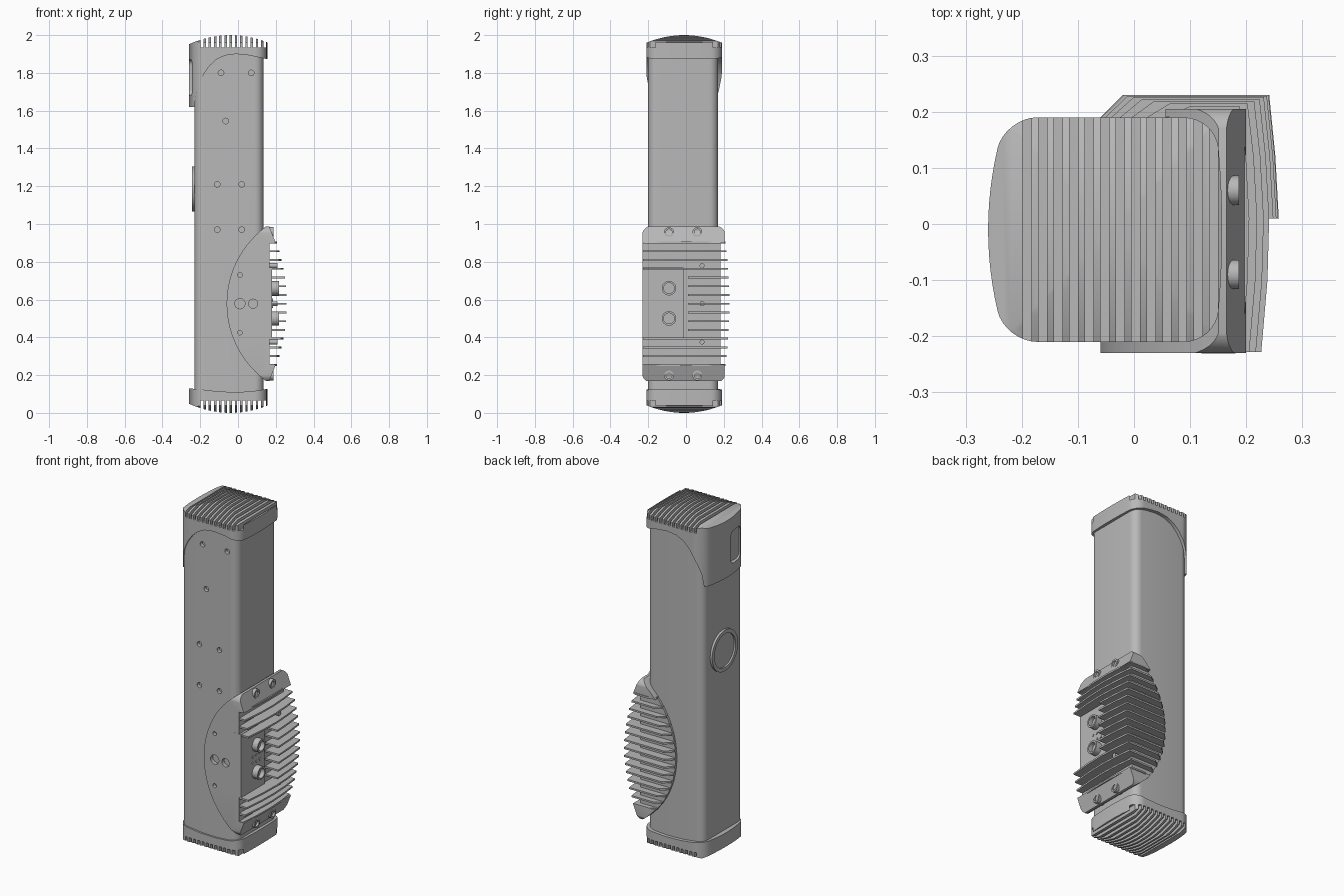
import bpy, bmesh
from math import sin, cos, pi, sqrt, radians
from mathutils import Vector

cube = bpy.data.objects.get("Cube")
if cube:
    bpy.data.objects.remove(cube)

grey = bpy.data.materials.new("light_grey")
grey.use_nodes = True
grey.diffuse_color = (0.48, 0.48, 0.48, 1)
grey.node_tree.nodes["Principled BSDF"].inputs["Base Color"].default_value = (0.48, 0.48, 0.48, 1)


def place(axis, u, v, w):
    """Point from two profile coordinates and a depth along the axis."""
    return {"x": (w, u, v), "y": (u, w, v), "z": (u, v, w)}[axis]


def prisms(name, axis, parts):
    """Object of extruded profiles: each part is (points, start, end)."""
    bm = bmesh.new()
    for pts, a, b in parts:
        lo = [bm.verts.new(place(axis, u, v, a)) for u, v in pts]
        hi = [bm.verts.new(place(axis, u, v, b)) for u, v in pts]
        bm.faces.new(lo)
        bm.faces.new(hi)
        for i in range(len(pts)):
            j = (i + 1) % len(pts)
            bm.faces.new((lo[i], lo[j], hi[j], hi[i]))
    return finish(name, bm)


def finish(name, bm):
    bmesh.ops.recalc_face_normals(bm, faces=bm.faces[:])
    mesh = bpy.data.meshes.new(name)
    bm.to_mesh(mesh)
    bm.free()
    mesh.materials.append(grey)
    ob = bpy.data.objects.new(name, mesh)
    bpy.context.collection.objects.link(ob)
    return ob


def boolean(ob, cutter, operation="DIFFERENCE"):
    mod = ob.modifiers.new("cut", "BOOLEAN")
    mod.operation, mod.solver, mod.object = operation, "EXACT", cutter
    bpy.context.view_layer.objects.active = ob
    bpy.ops.object.modifier_apply(modifier=mod.name)
    bpy.data.objects.remove(cutter)


def rect(u0, u1, v0, v1):
    return [(u0, v0), (u1, v0), (u1, v1), (u0, v1)]


def round_rect(u0, u1, v0, v1, r, n=8):
    pts = []
    corners = ((u1 - r, v1 - r), (u0 + r, v1 - r), (u0 + r, v0 + r), (u1 - r, v0 + r))
    for k, (cu, cv) in enumerate(corners):
        for i in range(n + 1):
            a = (k + i / n) * pi / 2
            pts.append((cu + r * cos(a), cv + r * sin(a)))
    return pts


def circle(u, v, r, n=24):
    return [(u + r * cos(2 * pi * i / n), v + r * sin(2 * pi * i / n)) for i in range(n)]


def dished(name, y, z, r, x0, x1, rim, depth):
    """Round part along x with a recess in its outer end."""
    ob = prisms(name, "x", [(circle(y, z, r, 40), x0, x1)])
    d = depth if x1 > x0 else -depth
    boolean(ob, prisms("recess", "x", [(circle(y, z, r - rim, 40), x1 - d, x1 + d)]))
    return ob


# Column with screw holes in its front
body = prisms("column", "z", [(round_rect(-0.23, 0.135, -0.2, 0.17, 0.045), 0.08, 1.91)])
holes = [(-0.09, 1.8), (0.07, 1.8), (-0.065, 1.545), (-0.11, 1.21), (0.02, 1.21), (-0.11, 0.97), (0.02, 0.97)]
boolean(body, prisms("holes", "y", [(circle(x, z, 0.015), -0.25, -0.18) for x, z in holes]))


# End caps: bulged plan, domed end, grooves across the dome
def cap_plan():
    pts = []
    base = round_rect(-0.26, 0.157, -0.21, 0.19, 0.055)
    right, left = base[-1], base[17]
    top = [(0.102 - 0.307 * i / 8, 0.19) for i in range(1, 8)]
    side = [(-0.26, 0.135 - 0.29 * i / 12) for i in range(1, 12)]
    back = [(0.157, -0.155 + 0.29 * i / 12) for i in range(1, 12)]
    outline = base[:9] + top + base[9:18] + side + base[18:] + back
    for x, y in outline:
        t = (y + 0.01) ** 2
        pts.append((x + 0.8 * t if x < -0.1 else x - 0.3 * t if x > 0.05 else x, y))
    return pts


def make_cap(name, edge, flip):
    def h(z):
        return 2 - z if flip else z
    ob = prisms(name, "z", [(cap_plan(), h(1.5), h(2.05))])
    n = 24
    dome_x = [(0.16 - 0.43 * i / n, 0) for i in range(n + 1)]
    dome_x = [(x, h(2.0 - 1.0 * (x + 0.04) ** 2)) for x, _ in dome_x]
    boolean(ob, prisms("side_shape", "y", [([(x, h(z)) for x, z in edge] + dome_x, -0.4, 0.4)]), "INTERSECT")
    dome_y = [0.25 - 0.52 * i / n for i in range(n + 1)]
    arc = [(y, h(2.0 - 1.0 * (y + 0.01) ** 2)) for y in dome_y]
    boolean(ob, prisms("end_shape", "x", [([(-0.27, h(1.4)), (0.25, h(1.4))] + arc, -0.4, 0.4)]), "INTERSECT")
    slots = [(rect(x, x + 0.015, min(h(1.935), h(2.1)), max(h(1.935), h(2.1))), -0.4, 0.4)
             for x in (-0.198 + 0.0277 * i for i in range(13))]
    boolean(ob, prisms("slots", "y", slots))
    return ob


top_edge = [(-0.27, 1.62), (-0.23, 1.62), (-0.222, 1.69), (-0.205, 1.745), (-0.18, 1.795), (-0.15, 1.838),
            (-0.115, 1.87), (-0.07, 1.892), (-0.01, 1.9), (0.06, 1.893), (0.12, 1.88), (0.16, 1.872)]
top = make_cap("top_cap", top_edge, False)
boolean(top, prisms("window", "x", [(round_rect(-0.155, -0.045, 1.68, 1.87, 0.03), -0.3, -0.235)]))
low_edge = [(-0.27, 1.87), (-0.2, 1.875), (-0.1, 1.887), (0, 1.89), (0.08, 1.885), (0.16, 1.872)]
make_cap("bottom_cap", low_edge, True)

# Round button on the right side of the column
dished("button", -0.015, 1.185, 0.12, -0.21, -0.243, 0.022, 0.01)

# Heat sink core: curved front outline, sloped ends, finned sides
MID = 0.578


def left_edge(z):
    return 0.445 - sqrt(0.505 ** 2 - (z - MID) ** 2)


steps = 32
curve = [(left_edge(z), z) for z in (0.168 + 0.82 * i / steps for i in range(steps + 1))]
core_shape = curve + [(0.165, 0.988), (0.2, 0.9), (0.168, 0.9), (0.168, 0.256), (0.2, 0.256), (0.165, 0.168)]
core = prisms("heat_sink_core", "y", [(core_shape, -0.23, 0.205)])
boolean(core, prisms("round_ends", "x", [(round_rect(-0.232, 0.208, 0.16, 0.99, 0.05), -0.3, 0.4)]), "INTERSECT")
boolean(core, prisms("back_recess", "z", [(rect(-0.3, 0.4, 0.182, 0.4), 0.256, 0.9)]))
pod_holes = [(x, z, 0.012) for x in (0.01, 0.155) for z in (0.73, 0.425)] + [(0.01, MID, 0.027), (0.08, MID, 0.024)]
boolean(core, prisms("holes", "y", [(circle(x, z, r), -0.26, -0.208) for x, z, r in pod_holes]))

# Fins wrap the left and back; the middle ones stop at the panel
fins = []
for i in range(-7, 8):
    z = MID + 0.0463 * i
    d = (z - MID) ** 2
    xl, xr, yb = left_edge(z), 0.258 - 0.5 * d, 0.23 - 0.2 * d
    shape = [(xl, 0.165), (xl, 0.19), (xl + 0.04, yb), (xr - 0.017, yb), (xr - 0.006, 0.12), (xr, 0.01)]
    if abs(i) < 4:
        shape += [(0.12, 0.01)]
    else:
        shape += [(xr - 0.003, -0.1), (xr - 0.014, -0.228), (0.1, -0.228), (0.1, 0.165)]
    fins.append((shape, z - 0.005, z + 0.005))
prisms("heat_sink_fins", "z", fins)

# Connector panel, sockets and indicator dots
prisms("connector_panel", "x", [(rect(-0.231, -0.014, 0.4, 0.77), 0.12, 0.181)])
for k, z in enumerate((0.66, 0.5)):
    dished(f"socket_{k + 1}", -0.09, z, 0.038, 0.17, 0.216, 0.01, 0.025)
prisms("indicator_dots", "x", [(circle(y, z, 0.007, 12), 0.175, 0.185)
                               for y in (-0.122, -0.09, -0.058) for z in (0.562, 0.598)])

# Screws on the sloped ends and between the fins
for k, (y, z) in enumerate((y, z) for y in (-0.09, 0.06) for z in (0.957, 0.198)):
    dished(f"end_screw_{k + 1}", y, z, 0.026, 0.14, 0.187, 0.01, 0.012)
prisms("fin_screws", "x", [(circle(0.085, z, 0.013, 16), 0.15, 0.21) for z in (0.78, MID, 0.375)])

# Smooth shading with sharp edges kept
bpy.ops.object.select_all(action="DESELECT")
for ob in bpy.context.collection.objects:
    if ob.type == "MESH":
        ob.select_set(True)
        bpy.context.view_layer.objects.active = ob
bpy.ops.object.shade_smooth_by_angle(angle=radians(30))
